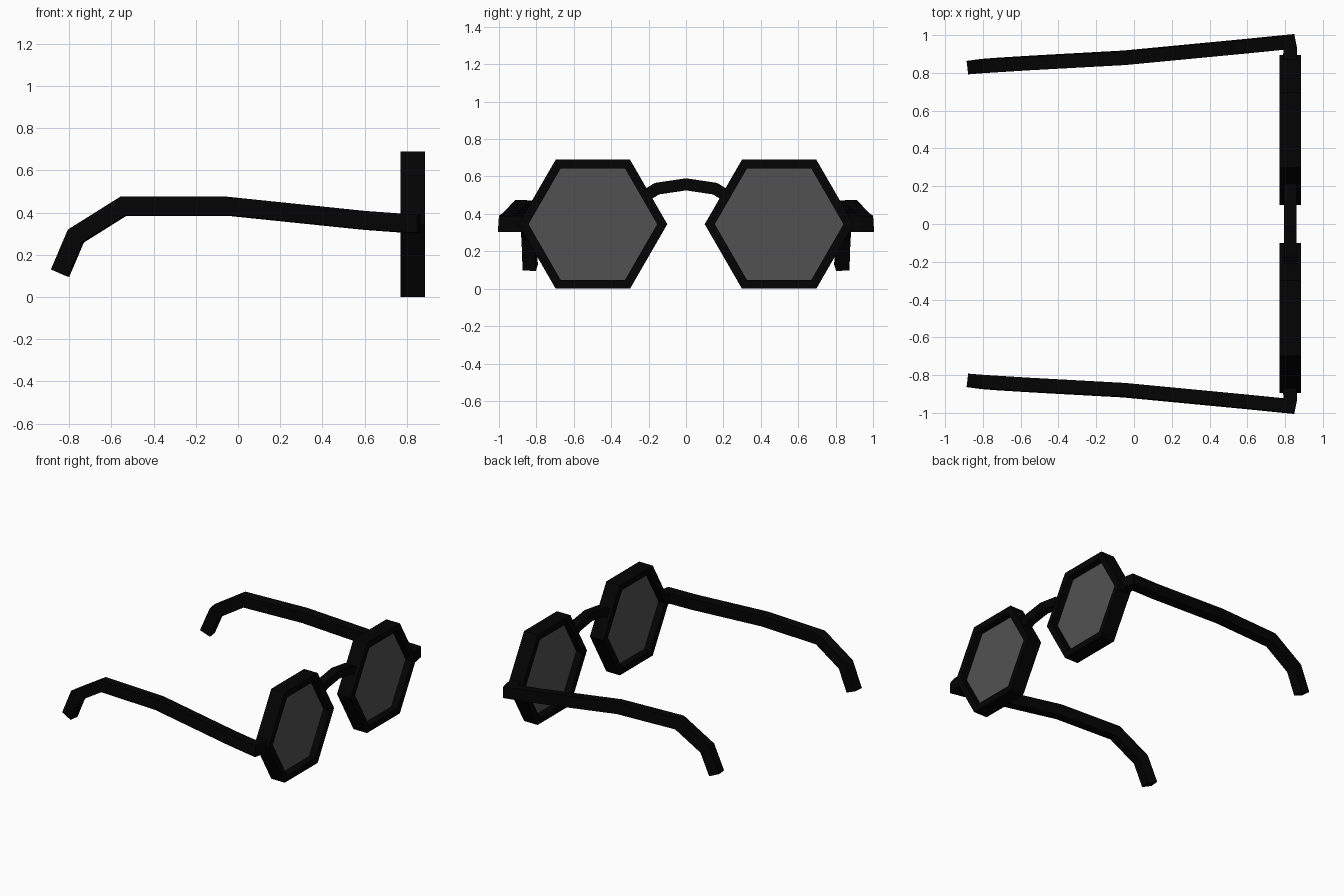
import bpy, bmesh, math
from mathutils import Vector

if "Cube" in bpy.data.objects:
    bpy.data.objects.remove(bpy.data.objects["Cube"])


def material(name, v):
    m = bpy.data.materials.new(name)
    m.diffuse_color = (v, v, v, 1)
    m.use_nodes = True
    m.node_tree.nodes["Principled BSDF"].inputs["Base Color"].default_value = m.diffuse_color
    return m


BLACK = material("frame black", 0.001)
GREY = material("lens grey", 0.083)


def finish(bm, name, mat):
    bmesh.ops.recalc_face_normals(bm, faces=bm.faces[:])
    me = bpy.data.meshes.new(name)
    bm.to_mesh(me)
    bm.free()
    me.materials.append(mat)
    ob = bpy.data.objects.new(name, me)
    bpy.context.collection.objects.link(ob)
    return ob


def bridge_loops(bm, a, b):
    n = len(a)
    for i in range(n):
        j = (i + 1) % n
        bm.faces.new((a[i], a[j], b[j], b[i]))


def bar(name, points, half_w, half_h):
    """Rectangular bar with mitred corners and flat end caps."""
    pts = [Vector(p) for p in points]
    dirs = [(b - a).normalized() for a, b in zip(pts, pts[1:])]
    bm = bmesh.new()
    side = dirs[0].cross(Vector((0, 0, 1))).normalized()
    up = side.cross(dirs[0])
    ring = [pts[0] + side * half_w * a + up * half_h * b
            for a, b in ((1, 1), (-1, 1), (-1, -1), (1, -1))]
    loops = [[bm.verts.new(p) for p in ring]]
    for k, d in enumerate(dirs):
        nxt = dirs[k + 1] if k + 1 < len(dirs) else d
        normal = (d + nxt).normalized()
        # slide the section along this segment onto the mitre plane
        ring = [p + d * ((pts[k + 1] - p).dot(normal) / d.dot(normal)) for p in ring]
        loops.append([bm.verts.new(p) for p in ring])
        bridge_loops(bm, loops[-2], loops[-1])
    bm.faces.new(loops[0])
    bm.faces.new(loops[-1])
    return finish(bm, name, BLACK)


def hexagon(bm, x, yc, r):
    return [bm.verts.new((x, yc + r * math.cos(math.tau * i / 6),
                          0.345 + r * math.sin(math.tau * i / 6))) for i in range(6)]


for s, label in ((1, "left"), (-1, "right")):
    yc = 0.498 * s

    # hexagonal rim
    bm = bmesh.new()
    loops = [hexagon(bm, x, yc, r) for x, r in
             ((0.77, 0.398), (0.885, 0.398), (0.885, 0.344), (0.77, 0.344))]
    for i in range(4):
        bridge_loops(bm, loops[i], loops[(i + 1) % 4])
    finish(bm, label + "_rim", BLACK)

    # thin lens in the middle of the rim
    bm = bmesh.new()
    back, front = hexagon(bm, 0.822, yc, 0.346), hexagon(bm, 0.832, yc, 0.346)
    bridge_loops(bm, back, front)
    bm.faces.new(back)
    bm.faces.new(front)
    finish(bm, label + "_lens", GREY)

    # temple arm, from the hinge to the bent ear tip
    arm = [(0.823, 0.86, 0.347), (0.828, 0.925, 0.347), (0.820, 0.964, 0.347),
           (0.60, 0.942, 0.363), (-0.05, 0.880, 0.430), (-0.543, 0.853, 0.430),
           (-0.768, 0.839, 0.289), (-0.843, 0.833, 0.113)]
    bar(label + "_temple_arm", [(x, y * s, z) for x, y, z in arm], 0.036, 0.043)

# nose bridge
bar("nose_bridge", [(0.827, y, z) for y, z in
                    ((-0.22, 0.495), (-0.155, 0.535), (0, 0.558),
                     (0.155, 0.535), (0.22, 0.495))], 0.033, 0.032)
